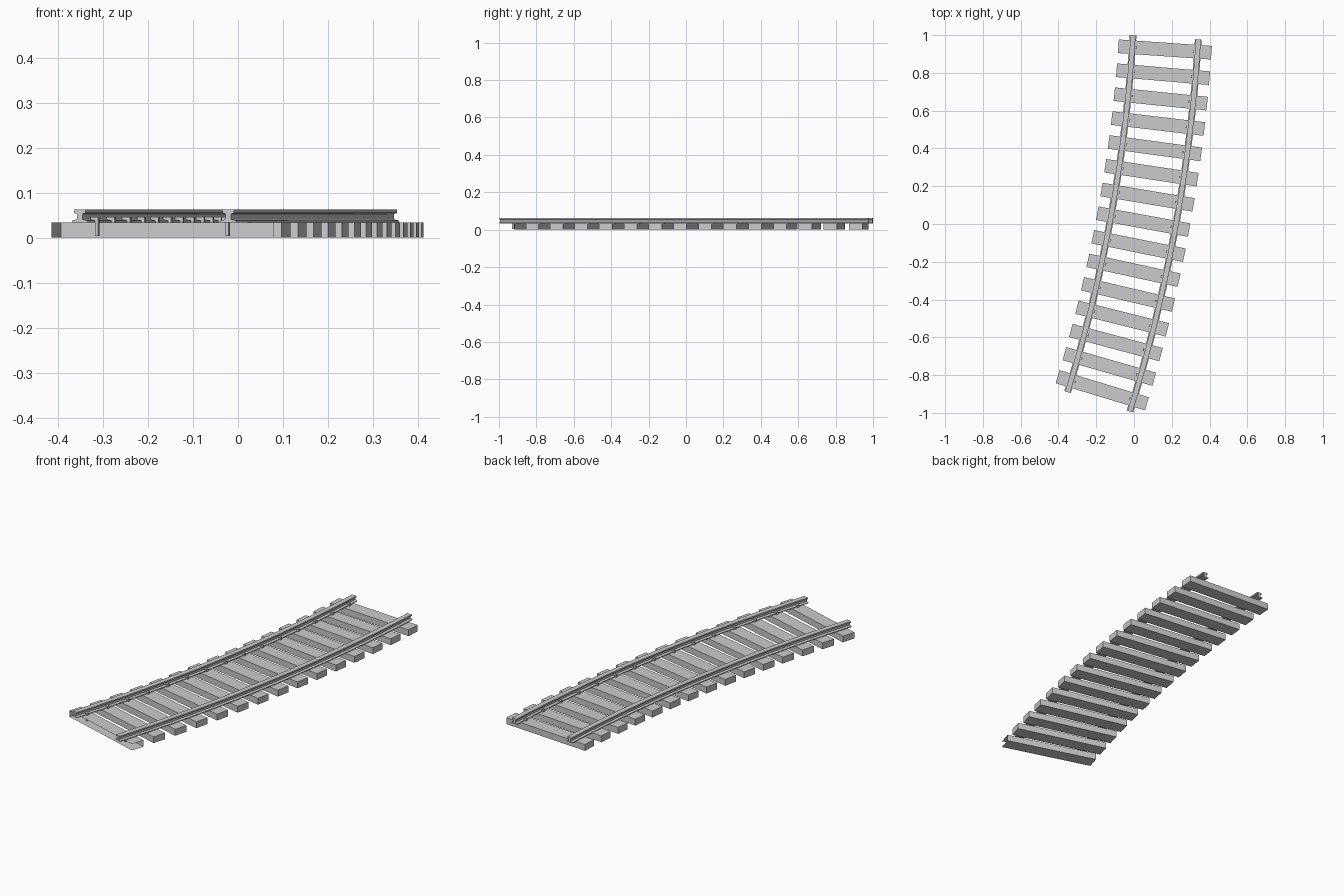
import bpy, bmesh
from math import sin, cos, radians
from mathutils import Vector

if "Cube" in bpy.data.objects:
    bpy.data.objects.remove(bpy.data.objects["Cube"])

CX, CY, R = -7.962, 1.485, 8.145          # centre and radius of the track curve
A0, A1 = radians(3.5), radians(17.33)     # heading at back and front ends
S0, S1 = radians(3.95), radians(16.88)    # first and last sleeper headings
COUNT = 15
HALF_GAUGE = 0.173


def place(a, off, along, z):
    """Track coordinates (heading, sideways offset, distance along) to world."""
    r = R + off
    return Vector((CX + r * cos(a) + along * sin(a),
                   CY - r * sin(a) + along * cos(a), z))


def sweep(name, profile, stations, open_ends=False):
    """Skin a closed (offset, z) profile through (heading, along) stations."""
    bm = bmesh.new()
    rings = [[bm.verts.new(place(a, o, s, z)) for o, z in profile]
             for a, s in stations]
    n = len(profile)
    for p, q in zip(rings, rings[1:]):
        for i in range(n):
            j = (i + 1) % n
            bm.faces.new((p[i], p[j], q[j], q[i]))
    if not open_ends:
        bm.faces.new(rings[0])
        bm.faces.new(rings[-1][::-1])
    bmesh.ops.recalc_face_normals(bm, faces=bm.faces)
    mesh = bpy.data.meshes.new(name)
    bm.to_mesh(mesh)
    bm.free()
    obj = bpy.data.objects.new(name, mesh)
    bpy.context.collection.objects.link(obj)
    return obj


# Curved rails with an I-shaped section
half = [(0.018, 0.034), (0.018, 0.038), (0.006, 0.041),
        (0.006, 0.053), (0.0135, 0.055), (0.0135, 0.0625)]
section = half + [(-o, z) for o, z in reversed(half)]
SEG = 28
path = [(A0 + (A1 - A0) * i / SEG, 0) for i in range(SEG + 1)]
for side, name in ((-1, "left_rail"), (1, "right_rail")):
    sweep(name, [(o + side * HALF_GAUGE, z) for o, z in section], path)

# Sleepers with a hooked spike on the inner side of each rail
plank = [(-0.247, 0), (0.247, 0), (0.247, 0.034), (-0.247, 0.034)]
hook = [(0.148, 0.004), (0.148, 0.046), (0.166, 0.046),
        (0.166, 0.039), (0.155, 0.037), (0.155, 0.004)]
for k in range(COUNT):
    a = S0 + (S1 - S0) * k / (COUNT - 1)
    sleeper = sweep(f"sleeper_{k + 1}", plank, [(a, -0.036), (a, 0.036)])
    for side, name in ((-1, "left_spike"), (1, "right_spike")):
        sweep(f"{name}_{k + 1}", [(side * o, z) for o, z in hook],
              [(a, -0.006), (a, 0.006)])

# The front sleeper is open on its front and right end
bm = bmesh.new()
bm.from_mesh(sleeper.data)
front = Vector((-sin(S1), -cos(S1), 0))
right = Vector((cos(S1), -sin(S1), 0))
gone = [f for f in bm.faces if f.normal.dot(front) > 0.9 or f.normal.dot(right) > 0.9]
bmesh.ops.delete(bm, geom=gone, context='FACES_ONLY')
bm.to_mesh(sleeper.data)
bm.free()
